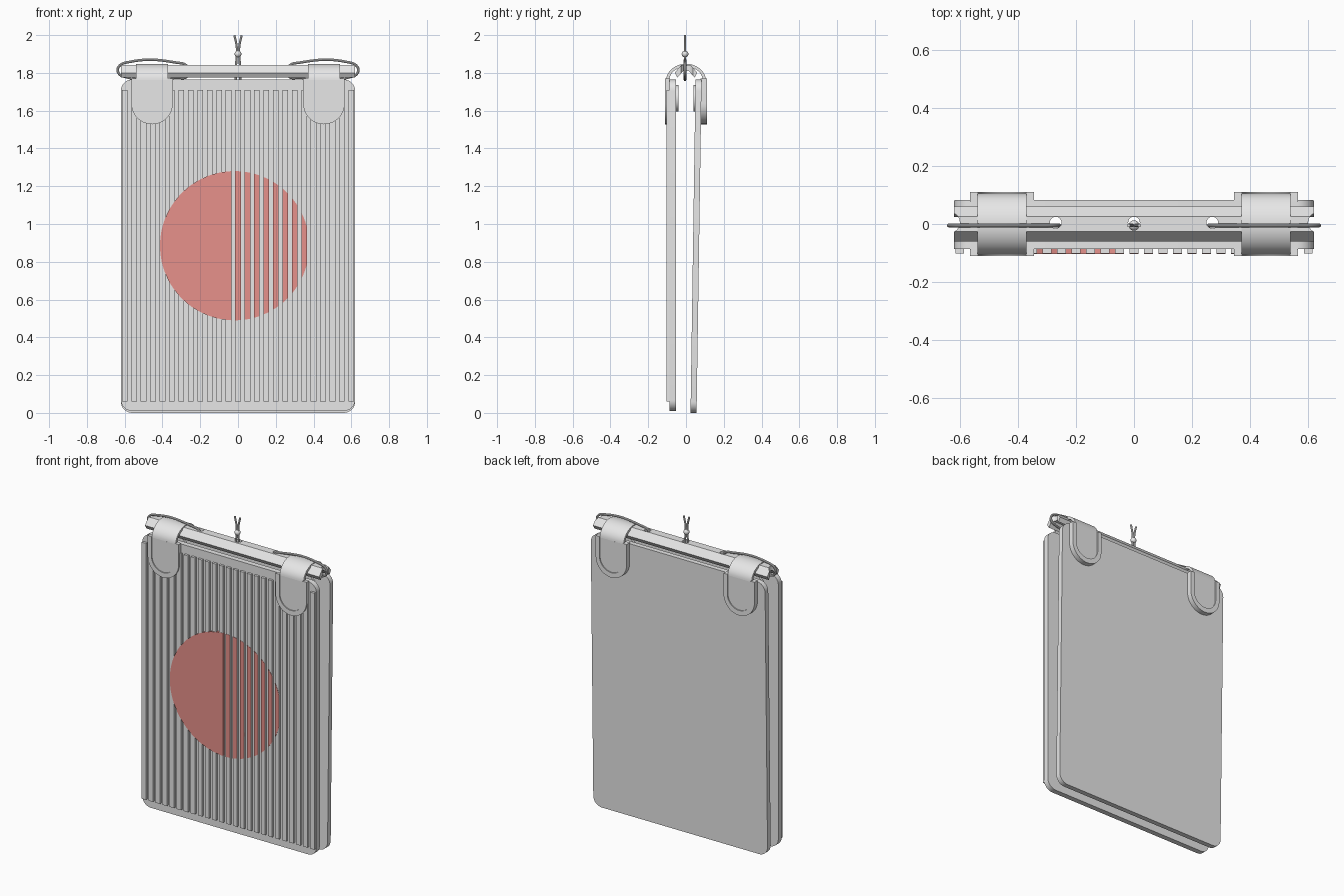
import bpy, bmesh, math
from mathutils import Vector

cube = bpy.data.objects.get("Cube")
if cube:
    bpy.data.objects.remove(cube, do_unlink=True)


def material(name, rgb):
    m = bpy.data.materials.new(name)
    m.use_nodes = True
    m.diffuse_color = (*rgb, 1)
    m.node_tree.nodes["Principled BSDF"].inputs["Base Color"].default_value = (*rgb, 1)
    return m


GREY = material("light_grey", (0.8, 0.8, 0.8))
RED = material("soft_red", (0.93, 0.33, 0.30))


def activate(ob):
    bpy.ops.object.select_all(action='DESELECT')
    ob.select_set(True)
    bpy.context.view_layer.objects.active = ob


def smooth(ob):
    activate(ob)
    bpy.ops.object.shade_smooth_by_angle(angle=math.radians(35))


def prisms(name, outlines, lo, hi, mat, axis='y', lean=0.0):
    """Extrude flat outlines along an axis; lean shifts y with height."""
    bm = bmesh.new()
    for outline in outlines:
        if axis == 'y':
            pts = [(a, lo, b) for a, b in outline]
            step = Vector((0, hi - lo, 0))
        else:
            pts = [(lo, a, b) for a, b in outline]
            step = Vector((hi - lo, 0, 0))
        face = bm.faces.new([bm.verts.new(p) for p in pts])
        geom = bmesh.ops.extrude_face_region(bm, geom=[face])["geom"]
        moved = [g for g in geom if isinstance(g, bmesh.types.BMVert)]
        bmesh.ops.translate(bm, verts=moved, vec=step)
    # the extrusion keeps the starting face, so both ends are closed
    for v in bm.verts:
        v.co.y += lean * v.co.z
    bmesh.ops.recalc_face_normals(bm, faces=bm.faces[:])
    me = bpy.data.meshes.new(name)
    bm.to_mesh(me)
    bm.free()
    me.materials.append(mat)
    ob = bpy.data.objects.new(name, me)
    bpy.context.collection.objects.link(ob)
    smooth(ob)
    return ob


def arc(cx, cz, rx, rz, start, end, n):
    angles = [math.radians(start + (end - start) * i / n) for i in range(n + 1)]
    return [(cx + rx * math.cos(a), cz + rz * math.sin(a)) for a in angles]


def rounded_rect(w, z0, z1, r):
    pts = []
    corners = [(w - r, z1 - r), (r - w, z1 - r), (r - w, z0 + r), (w - r, z0 + r)]
    for i, (x, z) in enumerate(corners):
        pts += arc(x, z, r, r, 90 * i, 90 * i + 90, 8)
    return pts


def tongue(cx, w, z_low, z_top):
    return [(cx - w, z_top)] + arc(cx, z_low + w, w, w, 180, 360, 24) + [(cx + w, z_top)]


def circle_slice(cx, cz, r, x0, x1, n):
    xs = [x0 + (x1 - x0) * (1 - math.cos(math.pi * i / n)) / 2 for i in range(n + 1)]
    half = [(x, math.sqrt(max(r * r - (x - cx) ** 2, 1e-6))) for x in xs]
    return [(x, cz + h) for x, h in half] + [(x, cz - h) for x, h in reversed(half)]


def rope(name, points, radius, cyclic=False):
    cu = bpy.data.curves.new(name, 'CURVE')
    cu.dimensions = '3D'
    cu.bevel_depth = radius
    cu.bevel_resolution = 3
    cu.use_fill_caps = True
    sp = cu.splines.new('BEZIER')
    sp.bezier_points.add(len(points) - 1)
    for bp, p in zip(sp.bezier_points, points):
        bp.co = p
        bp.handle_left_type = bp.handle_right_type = 'AUTO'
    sp.use_cyclic_u = cyclic
    cu.materials.append(GREY)
    ob = bpy.data.objects.new(name, cu)
    bpy.context.collection.objects.link(ob)
    activate(ob)
    bpy.ops.object.convert(target='MESH')
    smooth(bpy.context.object)


def cut_hole(target, x, y, z, radius):
    bpy.ops.mesh.primitive_cylinder_add(vertices=32, radius=radius, depth=0.3, location=(x, y, z))
    cutter = bpy.context.object
    cutter.hide_render = True
    mod = target.modifiers.new("hole", 'BOOLEAN')
    mod.operation = 'DIFFERENCE'
    mod.object = cutter
    activate(target)
    bpy.ops.object.modifier_apply(modifier=mod.name)
    bpy.data.objects.remove(cutter, do_unlink=True)


# Panels: upright front, slightly leaning back
prisms("front_panel", [rounded_rect(0.62, 0.01, 1.765, 0.06)], -0.087, -0.053, GREY)
prisms("back_panel", [rounded_rect(0.62, 0.0, 1.765, 0.06)], 0.024, 0.056, GREY, lean=0.015)

# Vertical ribs on the front
PITCH, HALF = 0.05, 0.015
rib_x = [PITCH * i for i in range(-12, 13)]
prisms("front_ribs", [[(x - HALF, 0.06), (x + HALF, 0.06), (x + HALF, 1.71), (x - HALF, 1.71)]
                      for x in rib_x], -0.102, -0.086, GREY)

# Red disc: solid left part, then striped on the ribs
CX, CZ, R = -0.018, 0.885, 0.395
prisms("red_half_disc", [circle_slice(CX, CZ, R, CX - R, -0.035, 40)], -0.1035, -0.086, RED)
prisms("red_stripes", [circle_slice(CX, CZ, R, x - HALF, x + HALF, 8)
                       for x in rib_x if -0.01 < x < 0.36], -0.1035, -0.1, RED)

# Top bar: folded channel with rope holes and notched ends
bar_profile = [(-0.06, 1.80), (-0.025, 1.842), (0.025, 1.842), (0.06, 1.80),
               (0.045, 1.775), (0.015, 1.81), (-0.015, 1.81), (-0.045, 1.775)]
top_bar = prisms("top_bar", [bar_profile], -0.62, 0.62, GREY, axis='x')
for hole_x in (-0.27, 0, 0.27):
    cut_hole(top_bar, hole_x, 0.005, 1.8, 0.02)
for end_x in (-0.635, 0.635):
    cut_hole(top_bar, end_x, 0.005, 1.8, 0.035)
smooth(top_bar)

# Straps over the bar, with raised rims and inner buttons
for side, cx in (("left", 0.455), ("right", -0.455)):
    over = arc(0, 1.76, 0.105, 0.088, 0, 180, 24)
    under = arc(0, 1.76, 0.088, 0.073, 180, 0, 24)
    prisms(side + "_strap_arch", [over + under], cx - 0.085, cx + 0.085, GREY, axis='x')
    rim = tongue(cx, 0.11, 1.528, 1.77) + tongue(cx, 0.083, 1.56, 1.77)[::-1]
    flap = tongue(cx, 0.083, 1.56, 1.762)
    button = arc(cx, 1.665, 0.07, 0.07, 0, 348.75, 31)
    for face, s, base in (("front", -1, 0.086), ("back", 1, 0.078)):
        prisms(f"{side}_{face}_strap_rim", [rim], s * base, s * 0.111, GREY)
        prisms(f"{side}_{face}_strap_flap", [flap], s * base, s * 0.105, GREY)
        prisms(f"{side}_{face}_button", [button], s * 0.04, s * 0.06, GREY)

# Rope loops from the bar holes around the bar ends
loop = [(0.265, 1.785), (0.27, 1.835), (0.33, 1.855), (0.57, 1.859),
        (0.632, 1.832), (0.633, 1.80), (0.59, 1.777), (0.33, 1.774)]
for side, s in (("left", 1), ("right", -1)):
    rope(side + "_rope_loop", [(s * x, -0.005, z) for x, z in loop], 0.007, True)

# Hanging cord with knot and split ends
for side, s in (("left", 1), ("right", -1)):
    rope(side + "_cord", [(s * 0.012, -0.005, 1.765), (s * 0.009, -0.005, 1.86),
                          (s * 0.006, -0.005, 1.90), (s * 0.007, -0.005, 1.94),
                          (s * 0.019, -0.005, 1.999)], 0.006)
bpy.ops.mesh.primitive_uv_sphere_add(segments=16, ring_count=10, radius=0.018, location=(0, -0.005, 1.90))
knot = bpy.context.object
knot.name = "cord_knot"
knot.data.materials.append(GREY)
smooth(knot)
